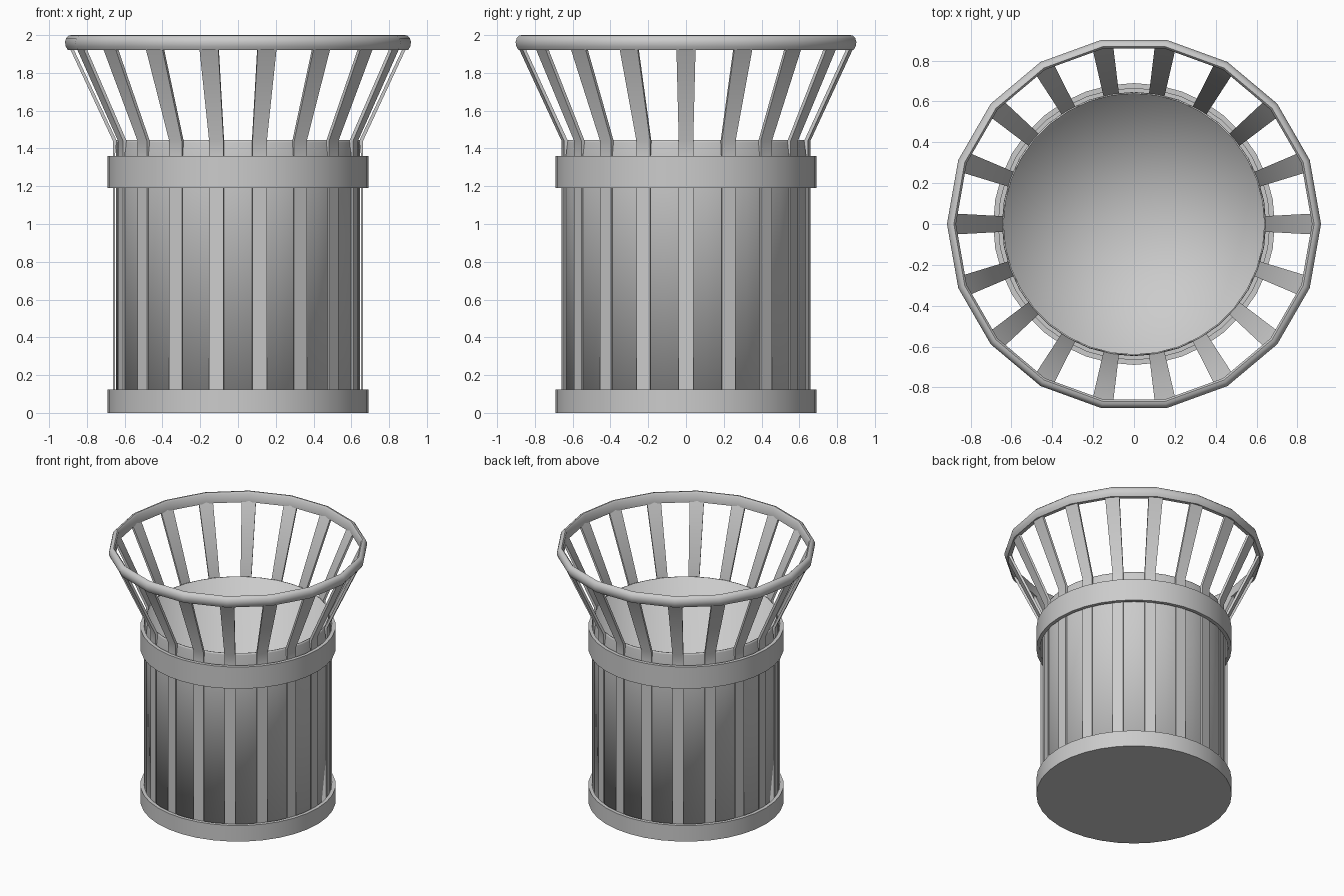
import bpy
import bmesh
from math import cos, sin, radians, tau

cube = bpy.data.objects.get("Cube")
if cube:
    bpy.data.objects.remove(cube, do_unlink=True)

grey = bpy.data.materials.new("painted grey metal")
grey.use_nodes = True
colour = (0.6, 0.6, 0.6, 1)
grey.diffuse_color = colour
grey.node_tree.nodes["Principled BSDF"].inputs["Base Color"].default_value = colour


def finish(name, bm, angle):
    """Turn a bmesh into a named, shaded object."""
    bmesh.ops.recalc_face_normals(bm, faces=bm.faces)
    mesh = bpy.data.meshes.new(name)
    bm.to_mesh(mesh)
    bm.free()
    mesh.materials.append(grey)
    obj = bpy.data.objects.new(name, mesh)
    bpy.context.collection.objects.link(obj)
    bpy.ops.object.select_all(action="DESELECT")
    obj.select_set(True)
    bpy.context.view_layer.objects.active = obj
    bpy.ops.object.shade_smooth_by_angle(angle=radians(angle))
    return obj


def lathe(name, profile, sides, angle=40, closed=True):
    """Spin an (r, z) profile around the z axis."""
    bm = bmesh.new()
    verts = [bm.verts.new((r, 0, z)) for r, z in profile]
    pairs = list(zip(verts, verts[1:]))
    if closed:
        pairs.append((verts[-1], verts[0]))
    edges = [bm.edges.new(p) for p in pairs]
    bmesh.ops.spin(bm, geom=verts + edges, cent=(0, 0, 0), axis=(0, 0, 1),
                   angle=tau, steps=sides, use_merge=True)
    bmesh.ops.remove_doubles(bm, verts=bm.verts, dist=0.0005)
    return finish(name, bm, angle)


# Inner bin with a softly shaded floor
lathe("inner_bin", [(0, 0.025), (0.647, 0.025), (0.647, 1.432), (0.644, 1.445),
                    (0.638, 1.445), (0.638, 0.035), (0, 0.035)], 36, 180, False)

# Base tray and upper hoop
lathe("base_tray", [(0, 0), (0.69, 0), (0.69, 0.125), (0.664, 0.125),
                    (0.664, 0.015), (0, 0.015)], 36, 40, False)
lathe("upper_hoop", [(0.664, 1.19), (0.69, 1.19), (0.69, 1.36), (0.664, 1.36)], 36)

# Rounded top rim
lathe("top_rim", [(0.872, 1.92), (0.9, 1.92), (0.912, 1.94), (0.916, 1.963),
                  (0.91, 1.984), (0.897, 1.997), (0.882, 2.0), (0.872, 1.99)], 18, 50)

# Slats: upright against the bin, then flaring out to the rim
STATIONS = [  # inner radius, outer radius, height, width
    (0.652, 0.662, 0.03, 0.077),
    (0.652, 0.662, 1.36, 0.077),
    (0.642, 0.662, 1.44, 0.077),
    (0.877, 0.895, 1.94, 0.102),
]
COUNT = 18
bm = bmesh.new()
for i in range(COUNT):
    c, s = cos(tau * i / COUNT), sin(tau * i / COUNT)
    rings = []
    for inner, outer, z, width in STATIONS:
        h = width / 2
        corners = [(inner, -h), (outer, -h), (outer, h), (inner, h)]
        rings.append([bm.verts.new((r * c - t * s, r * s + t * c, z)) for r, t in corners])
    for low, high in zip(rings, rings[1:]):
        for k in range(4):
            n = (k + 1) % 4
            bm.faces.new((low[k], low[n], high[n], high[k]))
    bm.faces.new(rings[0])
    bm.faces.new(rings[-1])
finish("slats", bm, 40)
